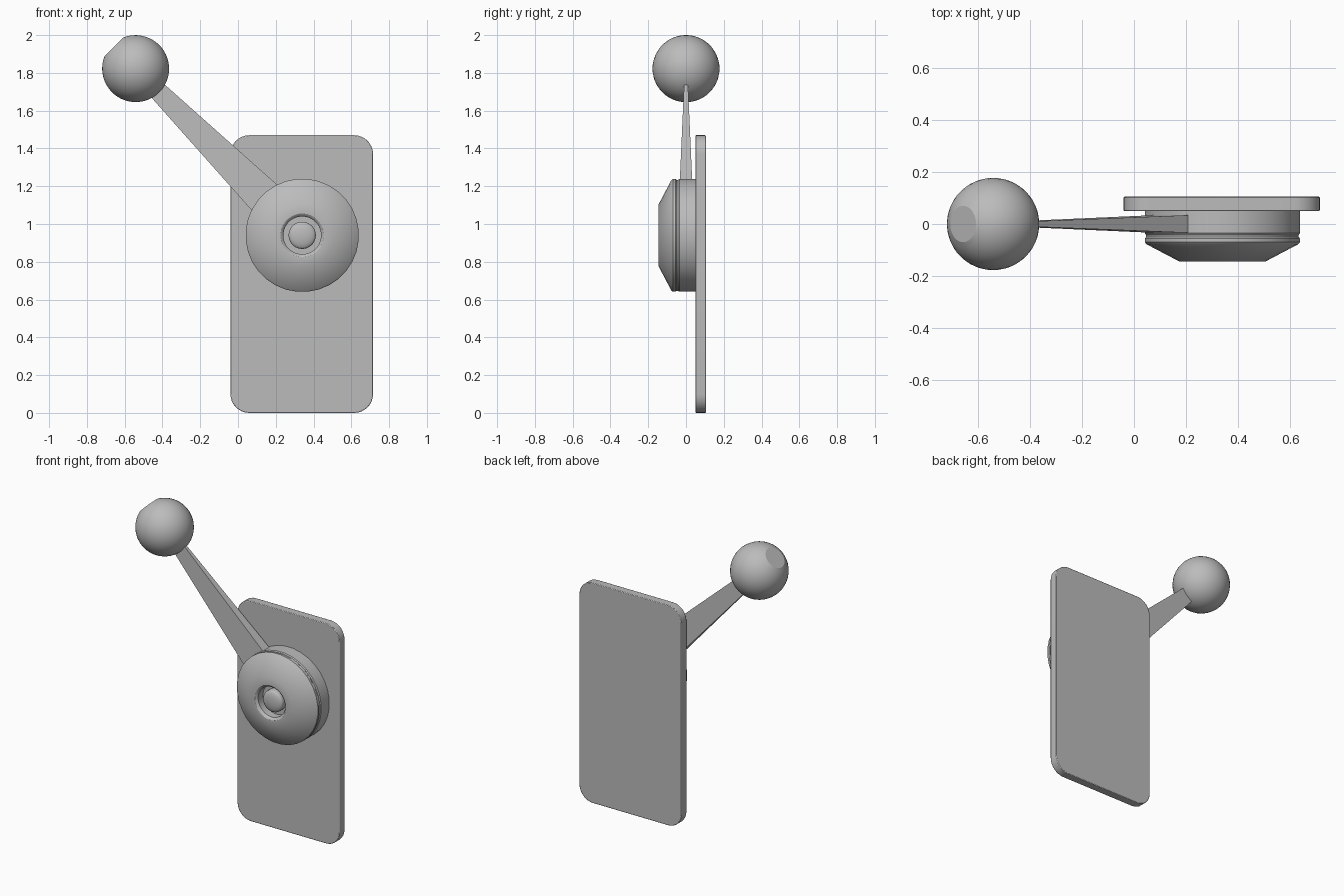
import bpy, bmesh, math
from mathutils import Matrix, Vector

cube = bpy.data.objects.get("Cube")
if cube:
    bpy.data.objects.remove(cube, do_unlink=True)

grey = bpy.data.materials.new("light grey")
grey.use_nodes = True
color = (0.5, 0.5, 0.5, 1)
grey.diffuse_color = color
grey.node_tree.nodes["Principled BSDF"].inputs["Base Color"].default_value = color

HUB = Vector((0.34, 0, 0.94))
BALL = Vector((-0.542, 0, 1.8225))
ARM_DIR = (BALL - HUB).normalized()


def finish(name, bm, angle=30):
    bmesh.ops.recalc_face_normals(bm, faces=bm.faces)
    mesh = bpy.data.meshes.new(name)
    bm.to_mesh(mesh)
    bm.free()
    mesh.materials.append(grey)
    obj = bpy.data.objects.new(name, mesh)
    bpy.context.collection.objects.link(obj)
    bpy.ops.object.select_all(action='DESELECT')
    obj.select_set(True)
    bpy.context.view_layer.objects.active = obj
    bpy.ops.object.shade_smooth_by_angle(angle=math.radians(angle))
    return obj


def lathe(name, profile, origin, axis, steps=32, angle=30):
    """Revolve (radius, height) points around an axis through origin."""
    bm = bmesh.new()
    verts = [bm.verts.new((r, 0, h)) for r, h in profile]
    edges = [bm.edges.new(pair) for pair in zip(verts, verts[1:])]
    bmesh.ops.spin(bm, geom=verts + edges, cent=(0, 0, 0), axis=(0, 0, 1),
                   angle=2 * math.pi, steps=steps)
    bmesh.ops.remove_doubles(bm, verts=bm.verts, dist=0.0005)
    turn = Vector((0, 0, 1)).rotation_difference(axis).to_matrix().to_4x4()
    half_step = Matrix.Rotation(math.pi / steps, 4, 'Z')
    bm.transform(Matrix.Translation(origin) @ turn @ half_step)
    return finish(name, bm, angle)


# Back plate: rounded rectangle, pushed back to its thickness
bm = bmesh.new()
left, right, bottom, top, radius = -0.04, 0.715, 0.0, 1.47, 0.1
outline = []
corners = [(right, top), (left, top), (left, bottom), (right, bottom)]
for i, (x, z) in enumerate(corners):
    cx = x - math.copysign(radius, x - HUB.x)
    cz = z - math.copysign(radius, z - top / 2)
    for k in range(9):
        a = math.pi / 2 * (i + k / 8)
        outline.append(bm.verts.new((cx + radius * math.cos(a), 0.05,
                                     cz + radius * math.sin(a))))
face = bm.faces.new(outline)
extruded = bmesh.ops.extrude_face_region(bm, geom=[face], use_keep_orig=True)
bmesh.ops.translate(bm, vec=(0, 0.055, 0),
                    verts=[g for g in extruded["geom"] if isinstance(g, bmesh.types.BMVert)])
plate = finish("back_plate", bm)
bevel = plate.modifiers.new("edge_softening", 'BEVEL')
bevel.width, bevel.segments = 0.004, 2

# Round hub with a groove, a conical front and a recess
lathe("hub", [(0, -0.05), (0.3, -0.05), (0.3, 0.035), (0.295, 0.042), (0.295, 0.05),
              (0.3, 0.056), (0.3, 0.07), (0.293, 0.078), (0.165, 0.145), (0.115, 0.145),
              (0.107, 0.14), (0.1, 0.13), (0.1, 0.08), (0, 0.08)],
      HUB, Vector((0, -1, 0)))

# Domed bolt inside the recess
dome = [(0.072 * math.cos(a), 0.115 + 0.022 * math.sin(a))
        for a in (math.pi / 2 * k / 6 for k in range(7))]
lathe("bolt", [(0, 0.075), (0.072, 0.075)] + dome, HUB, Vector((0, -1, 0)), angle=40)

# Tapered lever arm between hub and knob
bm = bmesh.new()
side = Vector((-ARM_DIR.z, 0, ARM_DIR.x))
rings = []
for distance, half_width, half_depth in ((0.275, 0.096, 0.034), (1.085, 0.049, 0.01)):
    center = HUB + ARM_DIR * distance
    rings.append([bm.verts.new(center + side * half_width * u + Vector((0, half_depth * v, 0)))
                  for u, v in ((-1, -1), (1, -1), (1, 1), (-1, 1))])
for ring in rings:
    bm.faces.new(ring)
for i in range(4):
    j = (i + 1) % 4
    bm.faces.new((rings[0][i], rings[0][j], rings[1][j], rings[1][i]))
finish("lever_arm", bm)

# Ball knob with a flat cut on its outer end
R, FLAT = 0.1775, 0.07
start = math.asin(FLAT / R)
arc = [start + (math.pi - start) * k / 20 for k in range(21)]
lathe("ball_knob", [(0, R * math.cos(start))] + [(R * math.sin(a), R * math.cos(a)) for a in arc],
      BALL, ARM_DIR, steps=40, angle=20)
